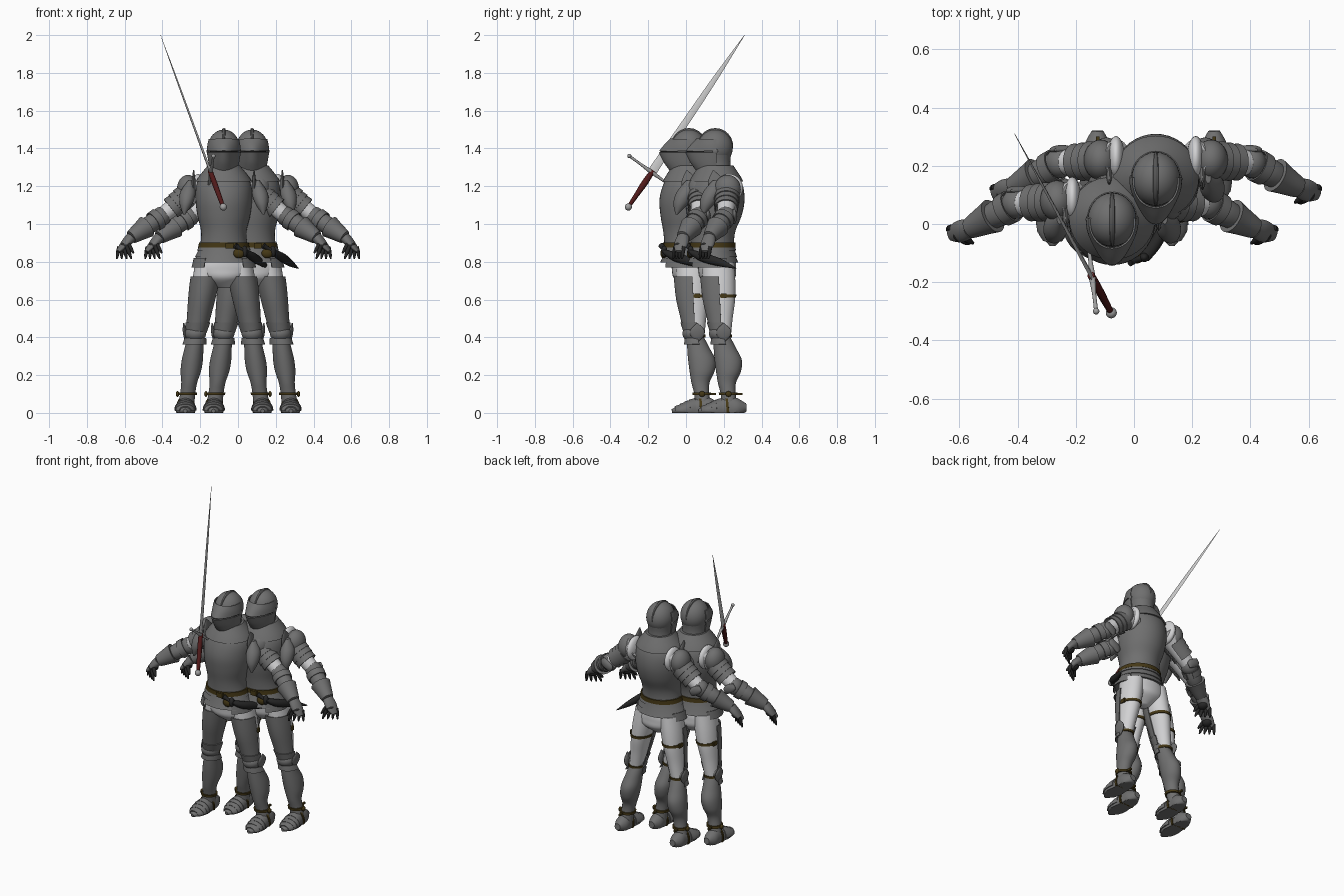
import bpy, bmesh, math
from mathutils import Vector, Matrix

cube = bpy.data.objects.get("Cube")
if cube:
    bpy.data.objects.remove(cube)


def material(name, red, green, blue):
    mat = bpy.data.materials.new(name)
    mat.use_nodes = True
    colour = (red, green, blue, 1)
    mat.diffuse_color = colour
    mat.node_tree.nodes["Principled BSDF"].inputs["Base Color"].default_value = colour
    return mat


steel = material("grey_steel", .16, .16, .16)
cloth = material("pale_cloth", .64, .64, .65)
leather = material("brown_leather", .06, .04, .008)
dark = material("black_leather", .02, .02, .02)
maroon = material("dark_red_grip", .08, .01, .01)
bright = material("polished_blade", .6, .6, .6)
fitting = material("sword_fittings", .35, .35, .35)
parts = []


def finish(name, mat, bm, mirror=False, thickness=0):
    """Turn a bmesh into an object with sharp creases, mirrored limbs and thin plates."""
    bmesh.ops.recalc_face_normals(bm, faces=bm.faces)
    for face in bm.faces:
        face.smooth = True
    for edge in bm.edges:
        edge.smooth = len(edge.link_faces) == 2 and edge.calc_face_angle(0) < math.radians(40)
    mesh = bpy.data.meshes.new(name)
    bm.to_mesh(mesh)
    bm.free()
    mesh.materials.append(mat)
    obj = bpy.data.objects.new(name, mesh)
    bpy.context.collection.objects.link(obj)
    if thickness:
        solidify = obj.modifiers.new("thickness", "SOLIDIFY")
        solidify.thickness, solidify.offset = thickness, 0
    if mirror:
        obj.modifiers.new("mirror", "MIRROR")
    parts.append(obj)


def spine(start, end, *rows, steps=6):
    """Evenly spaced sections from start to end, smoothed; a row is a radius
    or (half width, half depth, backward shift, front keel)."""
    start, end, last = Vector(start), Vector(end), len(rows) - 1
    knots = []
    for i, row in enumerate(rows):
        row = row if isinstance(row, tuple) else (row, row)
        wide, deep, shift, keel = row + (0,) * (4 - len(row))
        place = start.lerp(end, i / last)
        knots.append(Vector((place.x, place.y + shift, place.z, wide, deep, keel)))
    out = []
    for i in range(last):
        a, b, c, d = knots[max(i - 1, 0)], knots[i], knots[i + 1], knots[min(i + 2, last)]
        for j in range(steps):
            t = j / steps
            out.append(b + t * ((c - a) + t * (2 * a - 5 * b + 4 * c - d + t * (3 * b - a - 3 * c + d))) / 2)
    return out + [knots[-1]]


def cover(base, low, high, pad, flare=0, steps=6):
    """Sections that wrap part of a spine at a distance growing from pad to pad + flare."""
    out = []
    for i in range(steps + 1):
        t = i / steps
        spot = min(max(low + (high - low) * t, 0), 1) * (len(base) - 1)
        k = min(int(spot), len(base) - 2)
        section = base[k].lerp(base[k + 1], spot - k)
        grow = pad + flare * t
        out.append(section + Vector((0, 0, 0, grow, grow, 0)))
    return out


def loft(name, mat, sections, sides=32, arc=None, along=False, up=(0, 0, 1), **options):
    """Skin the sections; an arc in degrees from the front leaves an open plate."""
    bm = bmesh.new()
    rings = []
    low, high = arc or (0, 360)
    for i, s in enumerate(sections):
        side, front = Vector((1, 0, 0)), Vector((0, -1, 0))
        if along:
            axis = sections[min(i + 1, len(sections) - 1)] - sections[max(i - 1, 0)]
            axis = Vector(axis[:3]).normalized()
            front = Vector(up)
            front = (front - axis * front.dot(axis)).normalized()
            side = front.cross(axis)
        ring = []
        for j in range(sides + 1 if arc else sides):
            angle = math.radians(low + (high - low) * j / sides)
            reach = s[4] * math.cos(angle) + s[5] * max(0, math.cos(angle)) ** 4
            point = Vector(s[:3]) + side * s[3] * math.sin(angle) + front * reach
            point.z = max(point.z, 0)
            ring.append(bm.verts.new(point))
        rings.append(ring)
    for near, far in zip(rings, rings[1:]):
        for j in range(sides):
            k = (j + 1) % len(near)
            bm.faces.new((near[j], near[k], far[k], far[j]))
    if not arc:
        bm.faces.new(rings[0])
        bm.faces.new(rings[-1])
    finish(name, mat, bm, **options)


def plate(name, sections, reach, **options):
    loft(name, steel, sections, arc=(-reach, reach), thickness=.006, **options)


def placed(centre, size):
    return Matrix.Translation(centre) @ Matrix.Diagonal((*size, 1))


def ball(name, mat, centre, *size, **options):
    size = size if len(size) == 3 else size * 3
    bm = bmesh.new()
    bmesh.ops.create_uvsphere(bm, u_segments=28, v_segments=16, radius=1, matrix=placed(centre, size))
    finish(name, mat, bm, **options)


def box(name, mat, centre, *size, **options):
    bm = bmesh.new()
    bmesh.ops.create_cube(bm, size=1, matrix=placed(centre, size))
    finish(name, mat, bm, **options)


# Joints and the body spines that every plate and strap follows
hip, knee, ankle = (.085, .03, .8), (.15, .05, .4), (.2, .09, .04)
shoulder, elbow, wrist = (.13, .08, 1.2), (.33, .07, 1.04), (.49, -.015, .93)
trunk = spine((0, 0, .78), (0, 0, 1.31), (.16, .13), (.13, .115), (.12, .12), (.14, .145, .01),
              (.15, .155, .015), (.14, .135, .02), (.075, .08, .02))
thigh = spine(hip, knee, (.065, .085), (.066, .086), (.06, .08), (.05, .062), (.042, .047))
shin = spine(knee, ankle, .045, (.05, .06, .01), (.056, .072, .02), (.054, .066, .015), (.042, .048), .04, .044)
foot = spine((.2, .18, .03), (.205, -.075, .01), .02, (.042, .05), (.045, .066), (.048, .055),
             (.052, .042), (.044, .026), .01)
upper_arm = spine(shoulder, elbow, .07, .055, .047, .042)
forearm = spine(elbow, wrist, .042, .048, .039, .03)
hand = spine(wrist, (.56, -.038, .855), (.033, .028), (.038, .025), (.034, .018), (.02, .008))

# Torso: cuirass, collar, belt and overlapping skirt hoops
loft("cuirass", steel, cover(trunk, .18, 1, 0, steps=24), sides=40)
loft("collar_plate", steel, cover(trunk, .84, 1, .01), sides=40)
for i in range(3):
    bottom = .04 + .055 * i
    loft(f"skirt_hoop_{i}", steel, cover(trunk, bottom, bottom + .08, .01, -.009), sides=40)
loft("hip_plate", steel, spine((0, 0, .77), (0, 0, .82), (.168, .136), (.156, .128)),
     arc=(38, 125), mirror=True, thickness=.006)
loft("waist_belt", leather, cover(trunk, .18, .23, .008), sides=40)
box("belt_buckle", leather, (.03, -.125, .885), .04, .015, .03)
loft("breeches", cloth, spine((0, .03, .66), (0, .02, .86), .03, (.12, .09), (.15, .1), (.13, .1), (.11, .09)))

# Dagger and pouch hanging at the left hip
dagger_top, dagger_tip = Vector((.11, -.115, .855)), Vector((.245, .125, .765))
loft("dagger_sheath", dark, spine(dagger_top, dagger_tip, (.02, .012), (.022, .024, -.02), (.014, .02), .002),
     sides=12, along=True)
loft("dagger_hilt", dark, spine(dagger_top, (.06, -.13, .885), .012, .01, .016), sides=12, along=True)
ball("dagger_guard", dark, dagger_top, .016, .016, .03)
ball("hip_pouch", leather, (.08, -.118, .845), .03, .018, .026)

# Helmet: round skull, pointed visor, narrow eye slit and comb
crown = Vector((0, .015, 1.405))
ball("helmet_skull", steel, crown, .084, .093, .095)
loft("helmet_neck", steel, spine((0, .02, 1.26), crown, (.076, .08), (.072, .077), (.083, .09)))
plate("lower_visor", spine((0, .005, 1.27), (0, .005, 1.38), (.066, .073, 0, .005), (.078, .088, 0, .03),
                           (.087, .094, 0, .052)), 100, sides=40)
plate("upper_visor", spine((0, .005, 1.386), (0, .005, 1.45), (.087, .094, 0, .05), (.084, .093, 0, .025),
                           (.077, .088)), 100, sides=40)
loft("eye_slit", dark, spine((0, .005, 1.375), (0, .005, 1.391), *[(.084, .092, 0, .048)] * 2),
     sides=40, arc=(-60, 60))
ball("visor_pivot", steel, (.085, .015, 1.385), .006, .014, .014, mirror=True)
comb = []
for degrees in range(0, 181, 15):
    lift = math.sin(math.radians(degrees))
    comb.append((0, crown.y - .092 * math.cos(math.radians(degrees)), crown.z + .094 * lift,
                 .003 + .007 * lift, .003 + .006 * lift, 0))
loft("helmet_comb", steel, [Vector(section) for section in comb], sides=8, along=True)

# Legs: cloth thighs under front plates, closed shin plates
loft("thigh_cloth", cloth, thigh, mirror=True)
plate("thigh_plate", cover(thigh, .2, .8, .009), 90, mirror=True)
loft("thigh_strap", leather, cover(thigh, .43, .47, .005), mirror=True)
loft("knee_strap", leather, cover(thigh, .95, 1, .006), mirror=True)
box("thigh_buckle", leather, (.175, .06, .62), .014, .03, .026, mirror=True)
plate("knee_upper_rim", cover(thigh, .8, .92, .014, -.006), 100, mirror=True)
plate("knee_lower_rim", cover(shin, .02, .11, .009, .004), 100, mirror=True)
ball("knee_plate", steel, (.15, .036, .42), .056, .055, .045, mirror=True)
loft("knee_side_wing", steel, spine((.2, .06, .375), (.212, .06, .475), .004, (.01, .035), (.01, .036), .003),
     mirror=True)
loft("shin_plate", steel, shin, mirror=True)

# Feet with overlapping toe plates and spur straps
loft("foot_plate", steel, foot, along=True, mirror=True)
for i in range(4):
    start = .5 + .1 * i
    plate(f"toe_plate_{i}", cover(foot, start, start + .12, .001, .003), 95, along=True, mirror=True)
loft("ankle_strap", leather, cover(shin, .81, .85, .009), mirror=True)
loft("instep_strap", leather, cover(foot, .37, .42, .006), along=True, mirror=True)
ball("spur_buckle", leather, (.245, .085, .1), .009, .016, .015, mirror=True)
box("spur_shank", leather, (.2, .145, .1), .012, .03, .012, mirror=True)

# Arms: cloth sleeve, shoulder lames, elbow and forearm plates
loft("sleeve", cloth, upper_arm, along=True, mirror=True)
ball("shoulder_padding", cloth, (.137, .088, 1.19), .03, .074, .075, mirror=True)
ball("shoulder_cap", steel, (.19, .08, 1.185), .058, .07, .075, mirror=True)
for i in range(3):
    start = .32 + .13 * i
    plate(f"upper_arm_lame_{i}", cover(upper_arm, start, start + .16, .009, .006), 155, along=True, mirror=True)
loft("shoulder_wing", steel, spine((.18, .02, 1.23), (.21, -.05, 1.05), (.01, .02), (.04, .045), (.035, .04), .005),
     mirror=True)
loft("shoulder_flange", steel, spine((.16, .04, 1.17), (.16, .005, 1.285), (.012, .06), (.01, .045), .003),
     sides=16, mirror=True)
ball("elbow_plate", steel, elbow, .05, .052, .052, mirror=True)
loft("elbow_wing", steel, spine((.3, .115, 1.0), (.345, .115, 1.08), .004, (.035, .015), (.035, .015), .004),
     mirror=True)
loft("forearm_plate", steel, forearm, along=True, mirror=True)
loft("gauntlet_cuff", steel, cover(forearm, .5, 1, .016, -.01), along=True, mirror=True)
plate("elbow_rim", cover(forearm, .12, .28, .01, -.005), 160, along=True, mirror=True)

# Hands with splayed dark fingers
loft("hand_plate", steel, hand, along=True, mirror=True)
ball("palm", dark, (.52, -.03, .885), .03, .034, .025, mirror=True)
for i in range(4):
    root = Vector((.555 - .014 * i, -.012 - .015 * i, .88))
    loft(f"finger_{i}", dark, spine(root, root + Vector((.012 - .012 * i, -.01, -.065)), .01, .011, .009, .004),
         sides=10, along=True, up=(0, 1, 0), mirror=True)
loft("thumb", dark, spine((.51, -.045, .9), (.478, -.066, .846), .012, .011, .005),
     sides=10, along=True, up=(0, 1, 0), mirror=True)

# Second knight stands behind, to the left
for obj in list(parts):
    twin = obj.copy()
    twin.name = "rear_" + obj.name
    bpy.context.collection.objects.link(twin)
    obj.location.x = -.075
    twin.location = (.075, .14, 0)

# Long sword raised in front of the leading knight
tip, pommel = Vector((-.41, .31, 2)), Vector((-.078, -.305, 1.09))
hilt = tip.lerp(pommel, .79)
guard = (Vector((-.13, -.3, 1.36)), Vector((-.157, -.065, 1.19)))
span = guard[1] - guard[0]
loft("sword_blade", bright, spine(tip, hilt, .001, (.003, .014), (.004, .019), (.005, .024)),
     sides=4, along=True, up=span)
loft("sword_grip", maroon, spine(hilt, pommel, .013, (.014, .017), .013, .01), sides=16, along=True, up=span)
loft("sword_crossguard", fitting, spine(*guard, .007, .007, .011, .007, .007), sides=12, along=True)
for centre in guard:
    ball("guard_knob", fitting, centre, .011)
ball("sword_pommel", fitting, pommel, .019)
